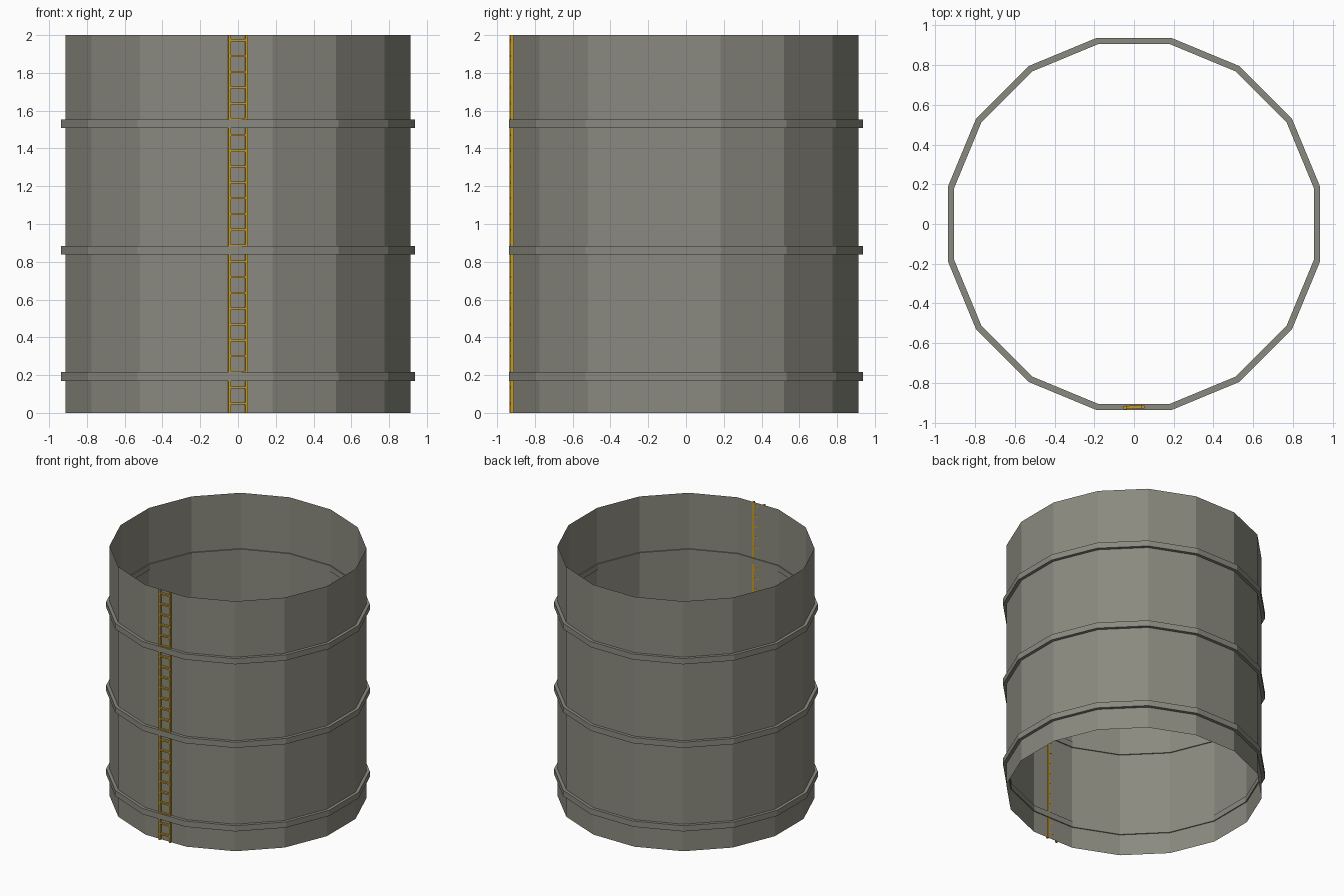
import bpy, bmesh, math
from mathutils import Matrix, Vector

cube = bpy.data.objects.get("Cube")
if cube:
    bpy.data.objects.remove(cube, do_unlink=True)

SIDES = 16
HEIGHT = 2.0


def material(name, rgb):
    m = bpy.data.materials.new(name)
    m.use_nodes = True
    m.diffuse_color = (*rgb, 1)
    m.node_tree.nodes["Principled BSDF"].inputs["Base Color"].default_value = (*rgb, 1)
    return m


def finish(name, bm, mat):
    mesh = bpy.data.meshes.new(name)
    bm.to_mesh(mesh)
    bm.free()
    mesh.materials.append(mat)
    obj = bpy.data.objects.new(name, mesh)
    bpy.context.collection.objects.link(obj)
    return obj


def loop(bm, apothem, z):
    """Ring of vertices with flat sides facing the axes."""
    r = apothem / math.cos(math.pi / SIDES)
    angles = [(i + 0.5) * math.tau / SIDES for i in range(SIDES)]
    return [bm.verts.new((r * math.cos(a), r * math.sin(a), z)) for a in angles]


def lathe(name, profile, mat, closed):
    bm = bmesh.new()
    loops = [loop(bm, a, z) for a, z in profile]
    pairs = list(zip(loops, loops[1:]))
    if closed:
        pairs.append((loops[-1], loops[0]))
    for low, high in pairs:
        for i in range(SIDES):
            j = (i + 1) % SIDES
            bm.faces.new((low[i], low[j], high[j], high[i]))
    return finish(name, bm, mat)


def add_box(bm, centre, size):
    m = Matrix.Translation(Vector(centre)) @ Matrix.Diagonal((*size, 1))
    bmesh.ops.create_cube(bm, size=1, matrix=m)


grey = material("warm_grey_metal", (0.26, 0.255, 0.215))
yellow = material("ladder_yellow", (0.56, 0.33, 0.02))

# Open-ended tank wall
lathe("tank_wall", [(0.914, 0), (0.914, HEIGHT)], grey, False)

# Three reinforcing hoops, slightly proud of the wall on both sides
for i, z in enumerate((0.193, 0.861, 1.53)):
    lo, hi = z - 0.023, z + 0.023
    lathe(f"hoop_{i + 1}", [(0.906, lo), (0.938, lo), (0.938, hi), (0.906, hi)], grey, True)

# Ladder set into the front wall, turned very slightly
bm = bmesh.new()
for side in (-1, 1):
    add_box(bm, (side * 0.045, 0, HEIGHT / 2), (0.014, 0.019, HEIGHT))
for i in range(24):
    add_box(bm, (0, 0, 0.05 + i * 0.0836), (0.08, 0.017, 0.011))
ladder = finish("ladder", bm, yellow)
ladder.location.y = -0.9225
ladder.rotation_euler.z = math.radians(3)
